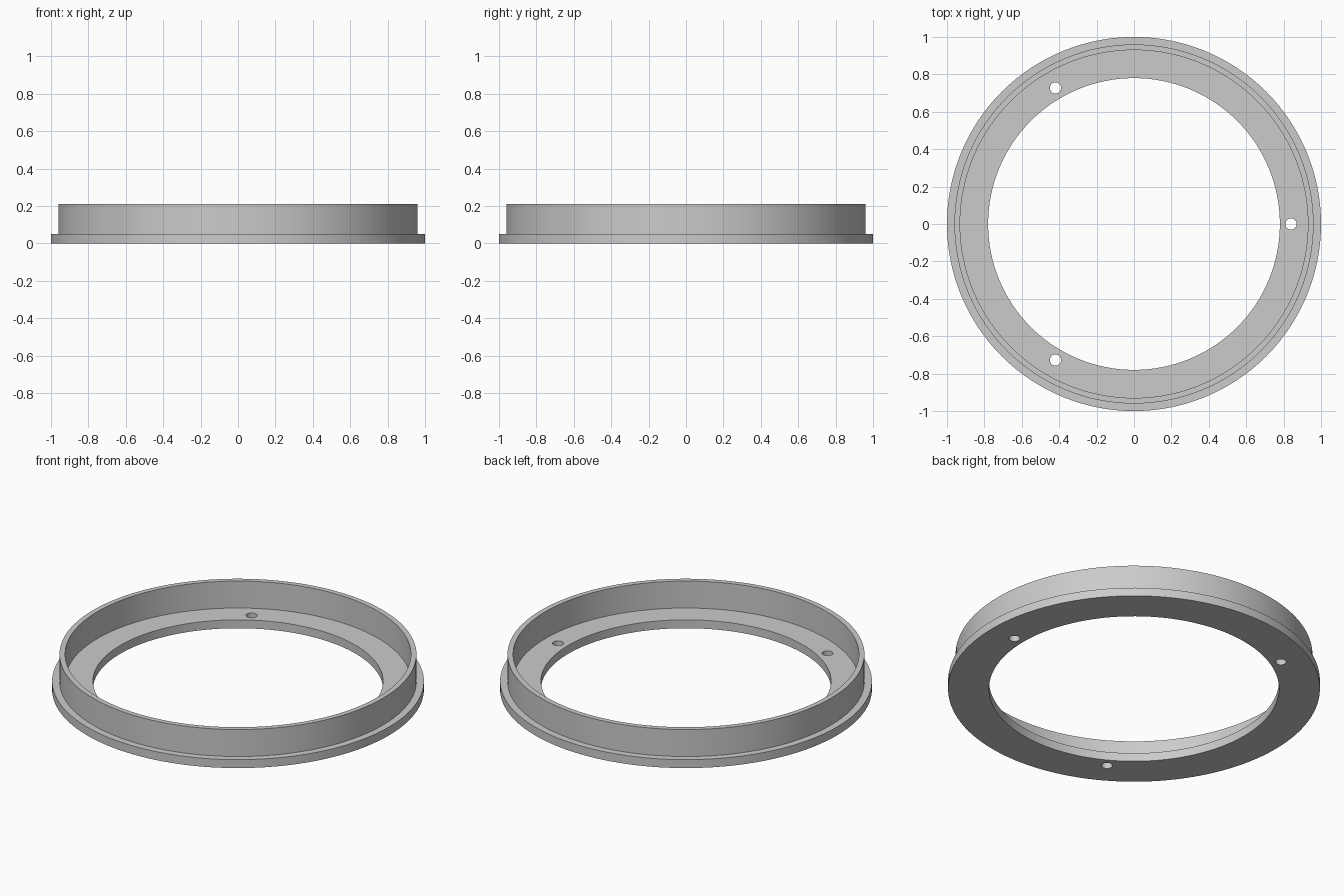
import bpy, bmesh
from math import cos, sin, tau
from mathutils import Vector

SEGMENTS = 128
HOLE_COUNT, HOLE_ORBIT, HOLE_RADIUS = 3, 0.84, 0.03
FLANGE_TOP, RIM_TOP = 0.05, 0.21

cube = bpy.data.objects.get("Cube")
if cube:
    bpy.data.objects.remove(cube, do_unlink=True)

# Single plain grey
grey = bpy.data.materials.new("plain_grey")
grey.use_nodes = True
colour = (0.6, 0.6, 0.6, 1)
grey.diffuse_color = colour
grey.node_tree.nodes["Principled BSDF"].inputs["Base Color"].default_value = colour


def lathe(name, profile):
    """Revolve a closed (radius, height) profile around z."""
    bm = bmesh.new()
    verts = [bm.verts.new((r, 0, z)) for r, z in profile]
    edges = [bm.edges.new((a, b)) for a, b in zip(verts, verts[1:] + verts[:1])]
    bmesh.ops.spin(bm, geom=verts + edges, cent=(0, 0, 0), axis=(0, 0, 1),
                   angle=tau, steps=SEGMENTS, use_merge=False)
    bmesh.ops.remove_doubles(bm, verts=bm.verts[:], dist=1e-4)
    bmesh.ops.recalc_face_normals(bm, faces=bm.faces[:])
    mesh = bpy.data.meshes.new(name)
    bm.to_mesh(mesh)
    bm.free()
    mesh.materials.append(grey)
    obj = bpy.data.objects.new(name, mesh)
    bpy.context.collection.objects.link(obj)
    return obj


# Flat flange with an upright rim
ring = lathe("flanged_ring", [
    (0.78, 0), (1.0, 0), (1.0, FLANGE_TOP), (0.96, FLANGE_TOP),
    (0.96, RIM_TOP), (0.93, RIM_TOP), (0.93, FLANGE_TOP), (0.78, FLANGE_TOP)])

# Screw holes drilled through the flange floor
for i in range(HOLE_COUNT):
    angle = tau * i / HOLE_COUNT
    spot = Vector((cos(angle), sin(angle), 0)) * HOLE_ORBIT
    spot.z = FLANGE_TOP / 2
    bpy.ops.mesh.primitive_cylinder_add(vertices=32, radius=HOLE_RADIUS,
                                        depth=0.2, location=spot)
    cutter = bpy.context.object
    cutter.name = "screw_hole_cutter"
    cutter.hide_render = True
    cutter.data.materials.append(grey)
    cut = ring.modifiers.new("screw_hole", 'BOOLEAN')
    cut.operation = 'DIFFERENCE'
    cut.solver = 'EXACT'
    cut.object = cutter
    bpy.context.view_layer.objects.active = ring
    bpy.ops.object.modifier_apply(modifier=cut.name)
    bpy.data.objects.remove(cutter, do_unlink=True)

# Smooth round walls, crisp rims
bpy.ops.object.select_all(action='DESELECT')
ring.select_set(True)
bpy.context.view_layer.objects.active = ring
bpy.ops.object.shade_smooth_by_angle(angle=0.6)
